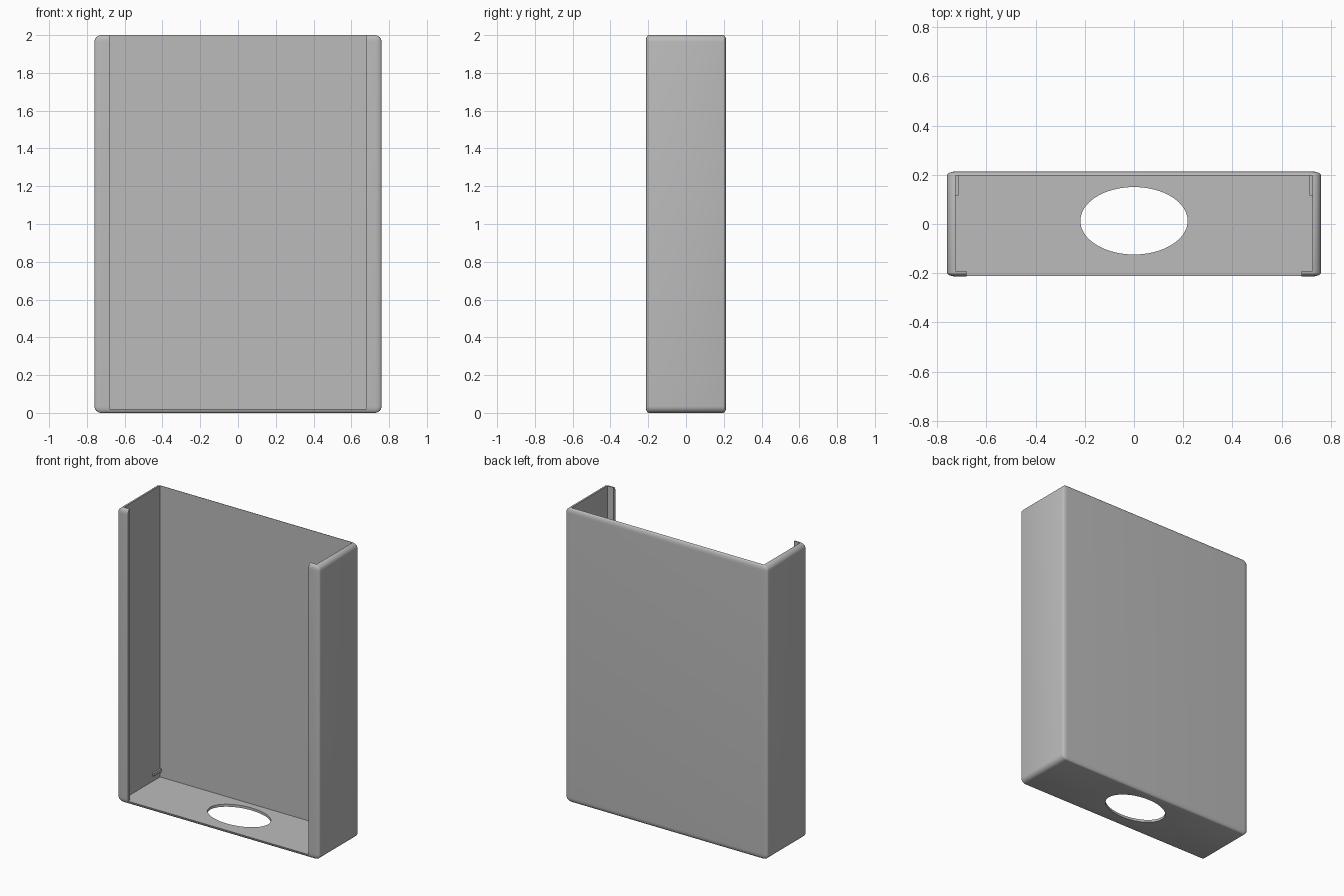
import bpy
import math

cube = bpy.data.objects.get("Cube")
if cube:
    bpy.data.objects.remove(cube, do_unlink=True)

# Overall dimensions
HALF_W, HALF_D, HEIGHT = 0.76, 0.213, 2.0
INNER_W, LIP_W = 0.725, 0.68
INNER_FRONT, INNER_BACK = -0.19, 0.197
FLOOR, SILL = 0.017, 0.02
TOP = HEIGHT + 0.2

grey = bpy.data.materials.new("plain grey")
grey.use_nodes = True
colour = (0.5, 0.5, 0.5, 1)
grey.diffuse_color = colour
grey.node_tree.nodes["Principled BSDF"].inputs["Base Color"].default_value = colour


def box(name, x0, x1, y0, y1, z0, z1):
    bpy.ops.mesh.primitive_cube_add(
        size=1, location=((x0 + x1) / 2, (y0 + y1) / 2, (z0 + z1) / 2))
    ob = bpy.context.object
    ob.name = name
    ob.scale = (x1 - x0, y1 - y0, z1 - z0)
    bpy.ops.object.transform_apply(location=True, rotation=False, scale=True)
    ob.data.materials.append(grey)
    return ob


def apply_modifiers(ob):
    bpy.ops.object.select_all(action="DESELECT")
    ob.select_set(True)
    bpy.context.view_layer.objects.active = ob
    for mod in list(ob.modifiers):
        bpy.ops.object.modifier_apply(modifier=mod.name)


def cut(ob, cutter):
    mod = ob.modifiers.new("cut", "BOOLEAN")
    mod.operation = "DIFFERENCE"
    mod.solver = "EXACT"
    mod.object = cutter
    apply_modifiers(ob)
    bpy.data.objects.remove(cutter, do_unlink=True)


# Rounded outer block, bevelled while deep so the rounding is flatter in depth
SQUASH = 0.45
shell = box("holder_shell", -HALF_W, HALF_W, -HALF_D / SQUASH, HALF_D / SQUASH, 0, HEIGHT)
bevel = shell.modifiers.new("rounding", "BEVEL")
bevel.width = 0.035
bevel.segments = 6
apply_modifiers(shell)
shell.scale.y = SQUASH
bpy.ops.object.transform_apply(location=False, rotation=False, scale=True)

# Open-topped cavity, then the front opening between the two lips
cut(shell, box("cavity", -INNER_W, INNER_W, INNER_FRONT, INNER_BACK, FLOOR, TOP))
cut(shell, box("front_opening", -LIP_W, LIP_W, -0.5, 0, SILL, TOP))

# Oval hole through the floor
bpy.ops.mesh.primitive_cylinder_add(vertices=64, radius=1, depth=0.2, location=(0, 0.013, 0))
hole = bpy.context.object
hole.scale = (0.218, 0.137, 1)
bpy.ops.object.transform_apply(location=False, rotation=False, scale=True)
cut(shell, hole)

bpy.ops.object.shade_smooth_by_angle(angle=math.radians(35))

# Small support ribs low on the inside of both side walls
for side, name in ((1, "left_rib"), (-1, "right_rib")):
    a, b = sorted((side * 0.713, side * (INNER_W + 0.005)))
    box(name, a, b, 0.115, INNER_BACK + 0.003, 0.055, 0.075)
